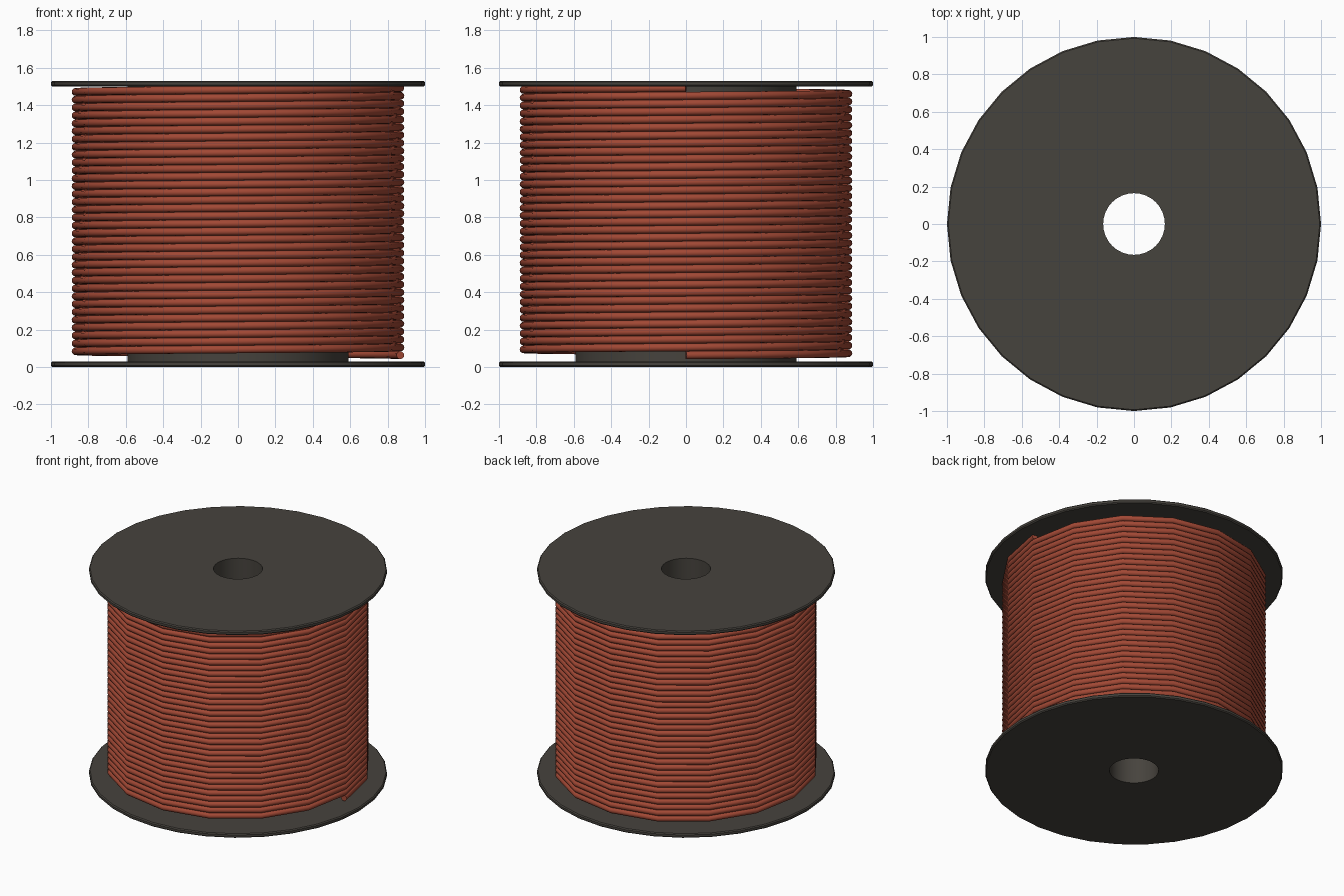
import bpy, bmesh, math

old = bpy.data.objects.get("Cube")
if old:
    bpy.data.objects.remove(old, do_unlink=True)


def make_material(name, rgb):
    mat = bpy.data.materials.new(name)
    mat.use_nodes = True
    mat.diffuse_color = (*rgb, 1)
    shader = mat.node_tree.nodes["Principled BSDF"]
    shader.inputs["Base Color"].default_value = (*rgb, 1)
    shader.inputs["Roughness"].default_value = 0.6
    return mat


def smooth(obj, degrees):
    bpy.ops.object.select_all(action='DESELECT')
    obj.select_set(True)
    bpy.context.view_layer.objects.active = obj
    bpy.ops.object.shade_smooth_by_angle(angle=math.radians(degrees))


def lathe(name, profile, mat, steps=32):
    """Revolve a closed (radius, height) profile around z."""
    bm = bmesh.new()
    verts = [bm.verts.new((r, 0, z)) for r, z in profile]
    edges = [bm.edges.new((v, verts[i - 1])) for i, v in enumerate(verts)]
    bmesh.ops.spin(bm, geom=verts + edges, cent=(0, 0, 0), axis=(0, 0, 1),
                   angle=math.tau, steps=steps, use_merge=True)
    bmesh.ops.remove_doubles(bm, verts=bm.verts, dist=0.0001)
    bmesh.ops.recalc_face_normals(bm, faces=bm.faces)
    mesh = bpy.data.meshes.new(name)
    bm.to_mesh(mesh)
    bm.free()
    obj = bpy.data.objects.new(name, mesh)
    bpy.context.collection.objects.link(obj)
    mesh.materials.append(mat)
    smooth(obj, 30)
    return obj


dark_grey = make_material("dark_grey_plastic", (0.062, 0.056, 0.047))
red = make_material("red_wire", (0.36, 0.065, 0.035))

# Spool: two thin rimmed flanges, a core and a through hole
HEIGHT, THICK, RIM, CORE, HOLE, EDGE = 1.53, 0.03, 1.0, 0.59, 0.165, 0.007
lower = [(HOLE, 0), (RIM - EDGE, 0), (RIM, EDGE), (RIM, THICK - EDGE),
         (RIM - EDGE, THICK), (CORE, THICK)]
upper = [(r, HEIGHT - z) for r, z in reversed(lower)]
lathe("spool", lower + upper, dark_grey)

# Wire: one helix from the lower flange to the upper flange
TURNS, STEPS, COIL, WIRE = 34, 16, 0.868, 0.021
START, END = 0.063, 1.492
count = TURNS * STEPS
curve = bpy.data.curves.new("wire_coil", 'CURVE')
curve.dimensions = '3D'
curve.bevel_depth = WIRE
curve.bevel_resolution = 4
curve.use_fill_caps = True
curve.twist_mode = 'Z_UP'
path = curve.splines.new('POLY')
path.points.add(count)
for i, point in enumerate(path.points):
    a = math.tau * i / STEPS
    z = START + (END - START) * i / count
    point.co = (COIL * math.cos(a), COIL * math.sin(a), z, 1)
curve.materials.append(red)
coil = bpy.data.objects.new("wire_coil", curve)
bpy.context.collection.objects.link(coil)
bpy.ops.object.select_all(action='DESELECT')
coil.select_set(True)
bpy.context.view_layer.objects.active = coil
bpy.ops.object.convert(target='MESH')
smooth(bpy.context.view_layer.objects.active, 40)
